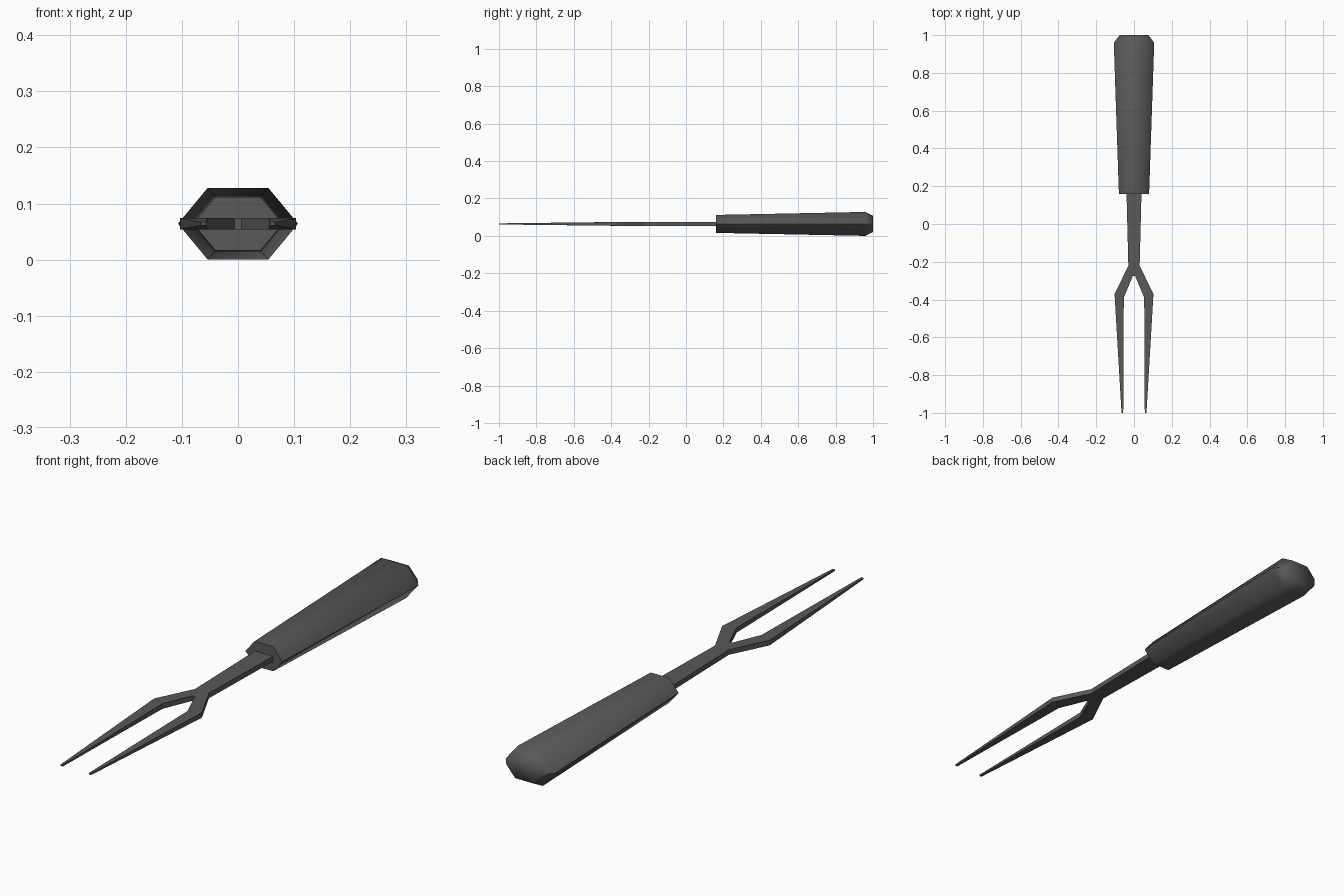
import bpy, bmesh

MID = 0.064  # height of the long axis

cube = bpy.data.objects.get("Cube")
if cube:
    bpy.data.objects.remove(cube, do_unlink=True)

grey = bpy.data.materials.new("dark grey")
grey.use_nodes = True
colour = (0.1, 0.1, 0.1, 1)
grey.diffuse_color = colour
grey.node_tree.nodes["Principled BSDF"].inputs["Base Color"].default_value = colour


def finish(name, bm, smooth_angle=None):
    """Turn a bmesh into a named object with the shared material."""
    bmesh.ops.recalc_face_normals(bm, faces=bm.faces)
    mesh = bpy.data.meshes.new(name)
    bm.to_mesh(mesh)
    bm.free()
    mesh.materials.append(grey)
    obj = bpy.data.objects.new(name, mesh)
    bpy.context.collection.objects.link(obj)
    if smooth_angle:
        bpy.ops.object.select_all(action='DESELECT')
        obj.select_set(True)
        bpy.context.view_layer.objects.active = obj
        bpy.ops.object.shade_smooth_by_angle(angle=smooth_angle)
    return obj


def loft(bm, rings, closed_ends=True):
    """Skin a list of vertex rings with quads."""
    for a, b in zip(rings, rings[1:]):
        n = len(a)
        for i in range(n):
            j = (i + 1) % n
            bm.faces.new((a[i], a[j], b[j], b[i]))
    if closed_ends:
        bm.faces.new(rings[0])
        bm.faces.new(rings[-1])


# Handle: flattened hexagon that widens to the back, with a bevelled end
bm = bmesh.new()
rings = []
for y, half_w, flat_w, half_h in [(0.16, 0.08, 0.04, 0.048),
                                  (0.96, 0.107, 0.054, 0.064),
                                  (1.0, 0.076, 0.038, 0.043)]:
    section = [(half_w, 0), (flat_w, half_h), (-flat_w, half_h),
               (-half_w, 0), (-flat_w, -half_h), (flat_w, -half_h)]
    rings.append([bm.verts.new((x, y, MID + z)) for x, z in section])
loft(bm, rings)
finish("handle", bm, 1.1)

# Fork: one half of neck and tine, as (inner point, outer point, half thickness)
stations = [((0, 0.18), (0.04, 0.18), 0.01),
            ((0, -0.275), (0.03, -0.22), 0.01),
            ((0.006, -0.275), (0.031, -0.224), 0.01),
            ((0.054, -0.39), (0.103, -0.37), 0.01),
            ((0.057, -1.0), (0.066, -1.0), 0.003)]
bm = bmesh.new()
rings = []
for inner, outer, t in stations:
    rings.append([bm.verts.new((x, y, MID + z)) for (x, y), z in
                  ((inner, -t), (outer, -t), (outer, t), (inner, t))])
loft(bm, rings)
# Open the centre line so that the mirrored halves join into one solid
seam = [f for f in bm.faces if all(abs(v.co.x) < 0.0001 for v in f.verts)]
bmesh.ops.delete(bm, geom=seam, context='FACES')
fork = finish("fork_blade", bm)
mirror = fork.modifiers.new("mirror", 'MIRROR')
mirror.use_clip = True
